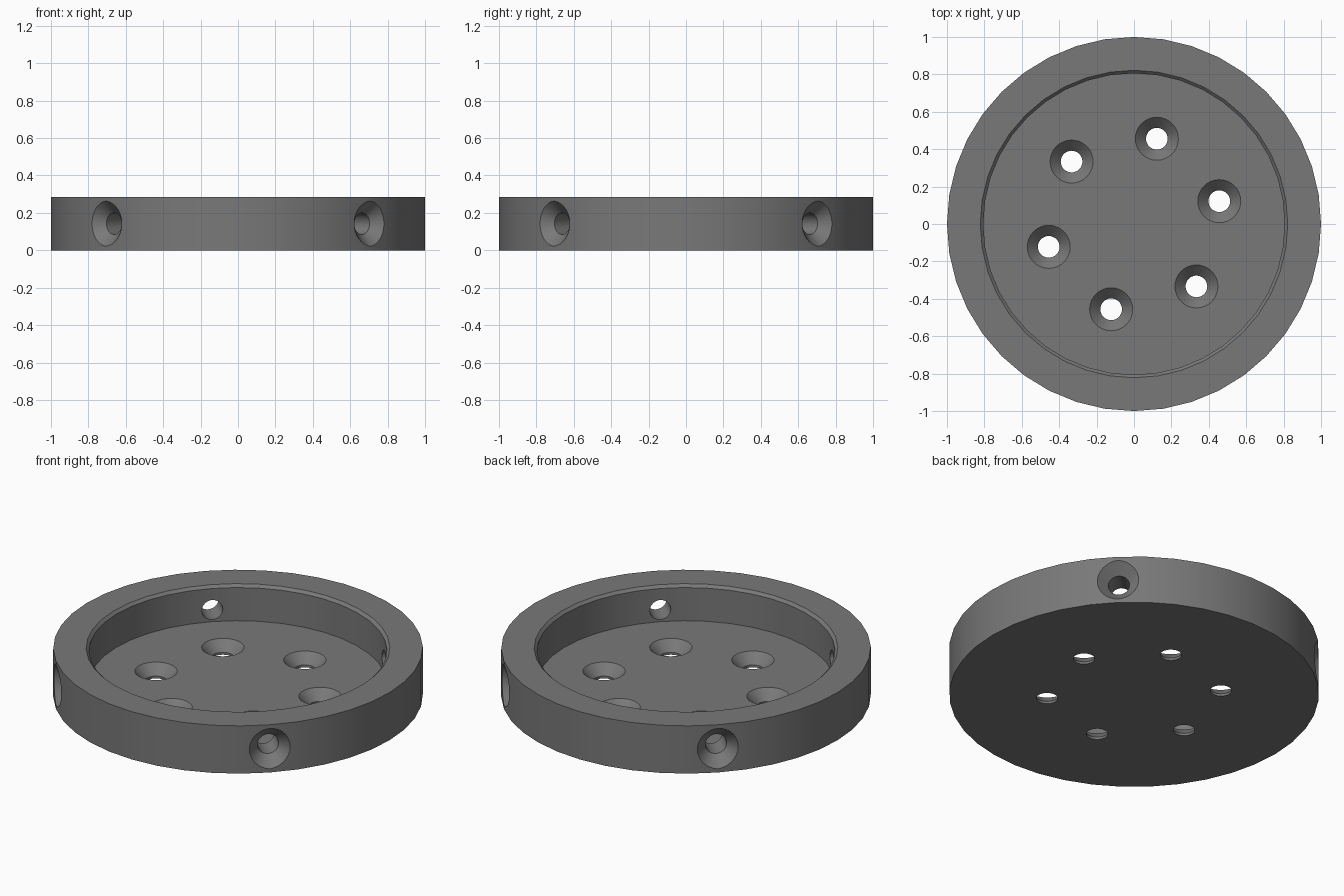
import bpy, bmesh
from math import radians, cos, sin, tau
from mathutils import Matrix, Vector

if "Cube" in bpy.data.objects:
    bpy.data.objects.remove(bpy.data.objects["Cube"])


def lathe(bm, profile, seg, mat=Matrix()):
    # Revolve (radius, z) points around z and cap both ends
    rings = []
    for r, z in profile:
        rings.append([bm.verts.new(mat @ Vector((r * cos(tau * i / seg), r * sin(tau * i / seg), z)))
                      for i in range(seg)])
    for a, b in zip(rings, rings[1:]):
        for i in range(seg):
            j = (i + 1) % seg
            bm.faces.new((a[i], a[j], b[j], b[i]))
    bm.faces.new(rings[0])
    bm.faces.new(rings[-1])


def make_object(name, bm):
    bmesh.ops.recalc_face_normals(bm, faces=bm.faces)
    me = bpy.data.meshes.new(name)
    bm.to_mesh(me)
    bm.free()
    ob = bpy.data.objects.new(name, me)
    bpy.context.collection.objects.link(ob)
    return ob


H, FLOOR = 0.285, 0.071

# Shallow round cup with a chamfered inner lip
bm = bmesh.new()
lathe(bm, [(1, 0), (1, H), (0.822, H), (0.806, H - 0.016), (0.806, FLOOR)], 40)
cup = make_object("mounting_cup", bm)
dark = bpy.data.materials.new("dark_grey")
dark.diffuse_color = (0.19, 0.19, 0.19, 1)
dark.use_nodes = True
dark.node_tree.nodes["Principled BSDF"].inputs["Base Color"].default_value = dark.diffuse_color
cup.data.materials.append(dark)

# Countersunk screw hole cutters
bm = bmesh.new()
floor_hole = [(0.058, -0.1), (0.058, FLOOR - 0.057), (0.115, FLOOR), (0.135, FLOOR + 0.02)]
for k in range(6):
    a = radians(15 + 60 * k)
    lathe(bm, floor_hole, 32, Matrix.Translation((0.472 * cos(a), 0.472 * sin(a), 0)))
wall_hole = [(0.058, 0.65), (0.058, 0.937), (0.161, 1.04)]
for k in range(4):
    turn = Matrix.Rotation(radians(45 + 90 * k), 4, 'Z') @ Matrix.Rotation(radians(90), 4, 'Y')
    lathe(bm, wall_hole, 32, Matrix.Translation((0, 0, H / 2)) @ turn)
cutter = make_object("screw_hole_cutter", bm)
cutter.data.materials.append(dark)
cutter.hide_render = True

# Cut the holes, then drop the cutter
mod = cup.modifiers.new("holes", 'BOOLEAN')
mod.operation = 'DIFFERENCE'
mod.solver = 'EXACT'
mod.object = cutter
bpy.context.view_layer.objects.active = cup
cup.select_set(True)
bpy.ops.object.modifier_apply(modifier=mod.name)
bpy.data.objects.remove(cutter)
bpy.ops.object.shade_smooth_by_angle(angle=radians(30))
